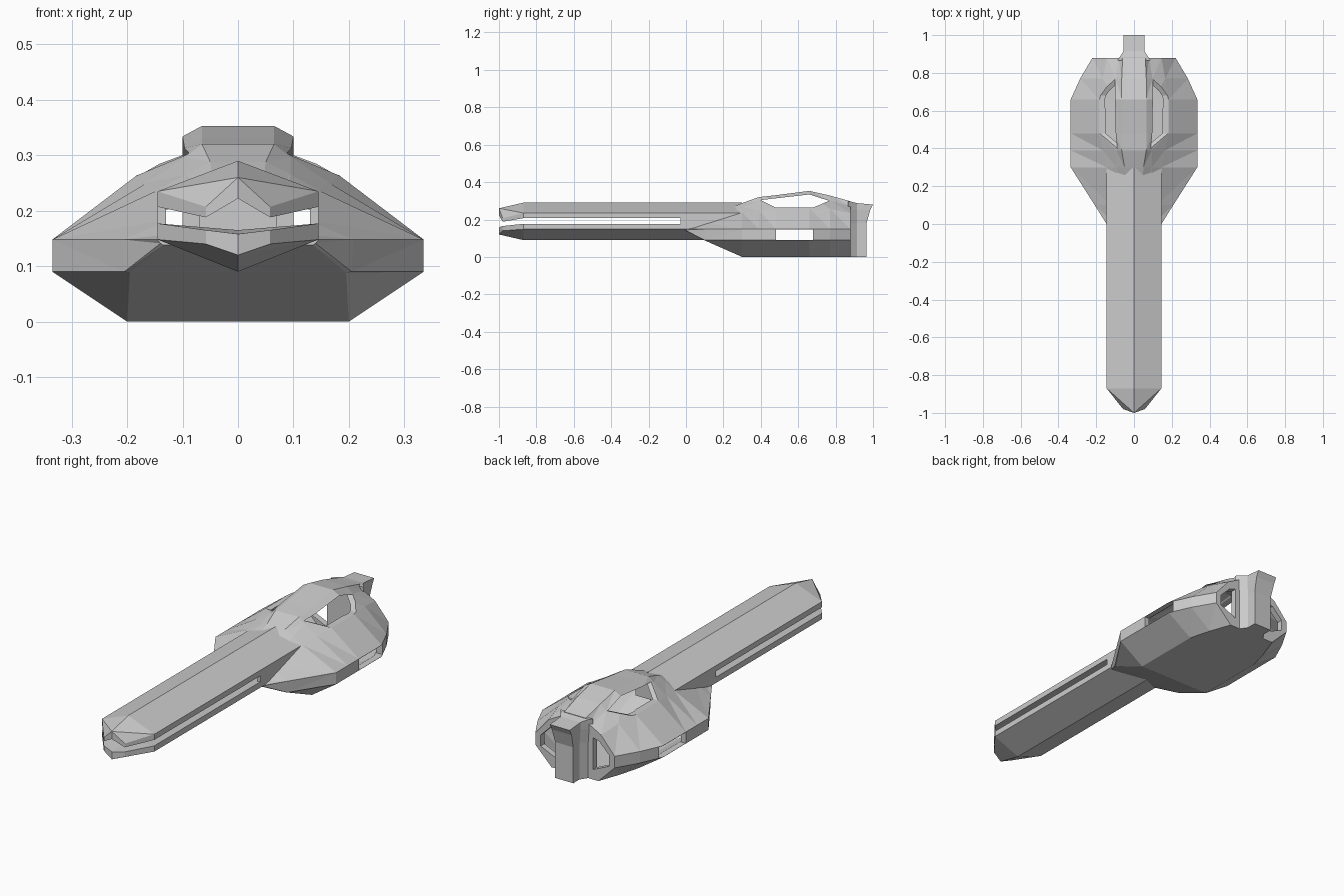
import bpy, bmesh
from mathutils import Vector

if "Cube" in bpy.data.objects:
    bpy.data.objects.remove(bpy.data.objects["Cube"])


def loft(name, rings):
    """Skin a list of equal-length closed rings, split symmetrically, cap both ends."""
    bm = bmesh.new()
    rows = [[bm.verts.new(p) for p in ring] for ring in rings]
    n = len(rows[0])
    for a, b in zip(rows, rows[1:]):
        for i in range(n):
            j = (i + 1) % n
            if abs(a[i].co.x) < abs(a[j].co.x):
                bm.faces.new((a[i], a[j], b[j]))
                bm.faces.new((a[i], b[j], b[i]))
            else:
                bm.faces.new((a[i], a[j], b[i]))
                bm.faces.new((a[j], b[j], b[i]))
    caps = [bm.faces.new(rows[0]), bm.faces.new(rows[-1])]
    bmesh.ops.triangulate(bm, faces=caps)
    bmesh.ops.recalc_face_normals(bm, faces=bm.faces[:])
    me = bpy.data.meshes.new(name)
    bm.to_mesh(me)
    bm.free()
    ob = bpy.data.objects.new(name, me)
    bpy.context.collection.objects.link(ob)
    return ob


def ring(y, half):
    """Mirror half a cross-section across x = 0."""
    return [(x, y, z) for x, z in half] + [(-x, y, z) for x, z in reversed(half)]


def box(name, x0, x1, y0, y1, z0, z1):
    return loft(name, [[(x0, y, z0), (x1, y, z0), (x1, y, z1), (x0, y, z1)]
                       for y in (y0, y1)])


def cut(ob, cutter):
    """Subtract a cutter, falling back to another solver if the result is empty."""
    cutter.hide_render = True
    bpy.context.view_layer.objects.active = ob
    for solver in ('MANIFOLD', 'EXACT', 'FLOAT'):
        backup = ob.data.copy()
        m = ob.modifiers.new("cut", 'BOOLEAN')
        m.operation, m.solver, m.object = 'DIFFERENCE', solver, cutter
        bpy.context.view_layer.update()
        bpy.ops.object.modifier_apply(modifier=m.name)
        if len(ob.data.polygons) > 40:
            break
        ob.data = backup
    bpy.data.objects.remove(cutter)


# Hull: bottom edge, lower side, upper side, shoulder, bridge edge, bridge top
sections = [
    (0.00, [(.135, .138), (.140, .141), (.145, .148), (.100, .160), (.060, .165), (.030, .170)]),
    (0.10, [(.195, .088), (.205, .090), (.208, .148), (.120, .185), (.080, .200), (.040, .210)]),
    (0.30, [(.200, .000), (.335, .090), (.335, .148), (.145, .237), (.095, .265), (.050, .288)]),
    (0.39, [(.200, .000), (.335, .090), (.335, .148), (.165, .250), (.095, .297), (.065, .320)]),
    (0.48, [(.200, .000), (.335, .090), (.335, .148), (.185, .262), (.097, .313), (.065, .330)]),
    (0.66, [(.200, .000), (.335, .090), (.335, .148), (.185, .262), (.102, .333), (.065, .353)]),
    (0.77, [(.170, .000), (.285, .090), (.285, .148), (.165, .256), (.098, .300), (.065, .328)]),
    (0.88, [(.130, .000), (.220, .090), (.220, .148), (.145, .235), (.080, .270), (.060, .297)]),
]
rings = [ring(y, half) for y, half in sections]
hull = loft("hull", rings)

# Windows: under the bridge, in the sides, in the rear wall, and the slot mouth
gap = [(.40, .304), (.66, .334), (.765, .30), (.68, .264), (.48, .264)]
cut(hull, loft("bridge_gap", [[(x, y, z) for y, z in gap] for x in (-.4, .4)]))
cut(hull, box("side_window", -.5, .5, .48, .68, .091, .147))
pane = [(.10, .05), (.10, .21), (.135, .20), (.19, .145), (.19, .09)]
for s in (-1, 1):
    cut(hull, loft("rear_window", [[(s * x, y, z) for x, z in pane] for y in (.8, 1)]))
cut(hull, box("slot_mouth", -.13, .13, -.1, .36, .168, .207))

# Hollow the hull with a smaller copy of itself
c = Vector((0, .5, .15))
cut(hull, loft("hull_inside", [[c + (Vector(p) - c) * .92 for p in r] for r in rings]))


# Forward prongs: outer ridge, outer edge, inner edge, inner ridge
def prong(name, body, tip, end):
    def section(half, y_mid, y_edge):
        ridge, outer, inner, inside = half
        w = .058 if y_edge < -.9 else .145
        return [(0, y_mid, ridge), (w, y_edge, outer), (w, y_edge, inner),
                (0, y_mid, inside), (-w, y_edge, inner), (-w, y_edge, outer)]
    loft(name, [section(tip, -1, -.98), section(body, -.87, -.87),
                section(body, end, end)])


prong("upper_prong", (.29, .235, .207, .225), (.26, .207, .188, .222), .30)
prong("lower_prong", (.09, .148, .177, .165), (.12, .140, .165, .158), .22)

# Collar joining the prongs inside the hull
box("collar_core", -.07, .07, -.03, .30, .155, .23)
for s, side in ((-1, "left"), (1, "right")):
    box(side + "_collar_wall", s * .130, s * .145, -.03, .28, .172, .212)


# Tail post with flared root
def post(z_root, z_end, y_end, w):
    half = [(w + .035, .865, z_root), (w + .02, .885, z_root),
            (w, .915, (z_root + z_end) / 2), (w, y_end, z_end)]
    return half + [(-x, y, z) for x, y, z in reversed(half)]


loft("tail_post", [post(0, 0, .965, .05), post(.18, .18, .965, .05),
                   post(.25, .25, .985, .055), post(.295, .28, 1.0, .055)])
